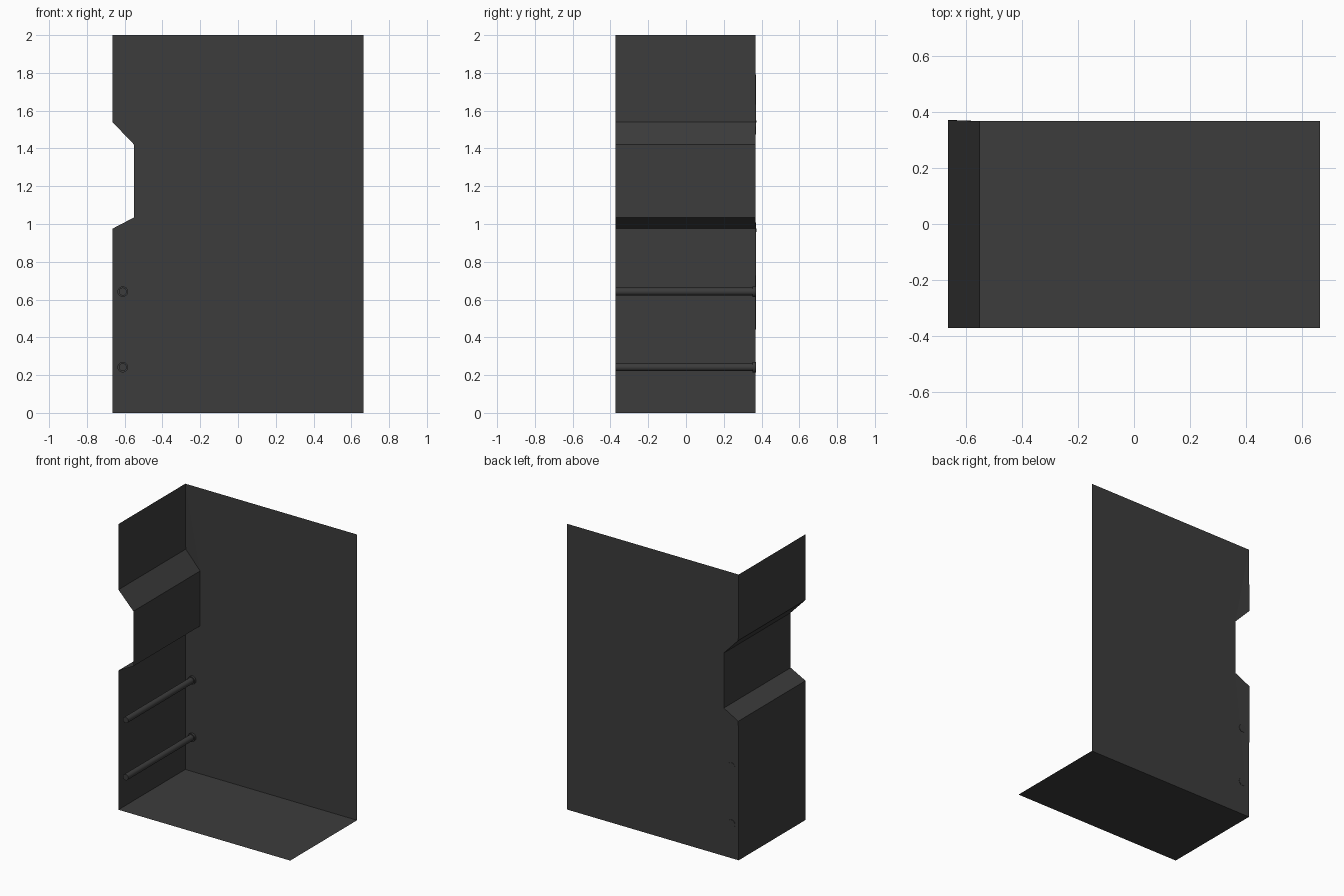
import bpy, math

if "Cube" in bpy.data.objects:
    bpy.data.objects.remove(bpy.data.objects["Cube"])

X, YF, YB, BULGE = 0.665, -0.372, 0.367, 0.372

dark = bpy.data.materials.new("dark_grey")
dark.diffuse_color = (0.045, 0.045, 0.045, 1)
dark.use_nodes = True
dark.node_tree.nodes["Principled BSDF"].inputs["Base Color"].default_value = dark.diffuse_color


def sheet(name, verts, faces):
    me = bpy.data.meshes.new(name)
    me.from_pydata(verts, [], faces)
    me.materials.append(dark)
    ob = bpy.data.objects.new(name, me)
    bpy.context.collection.objects.link(ob)
    return ob


def rod(name, z, r, y0, y1):
    bpy.ops.mesh.primitive_cylinder_add(vertices=20, radius=r, depth=y1 - y0,
                                        location=(-0.61, (y0 + y1) / 2, z),
                                        rotation=(math.pi / 2, 0, 0))
    ob = bpy.context.object
    ob.name = name
    ob.data.materials.append(dark)
    bpy.ops.object.shade_smooth_by_angle()


# side wall profile (x, z, rear y) with the inward step
profile = [(-X, 0, YB), (-X, 0.975, BULGE), (-0.55, 1.035, YB),
           (-0.55, 1.42, YB), (-X, 1.54, BULGE), (-X, 2, YB)]
n = len(profile)

# side wall: profile swept from front to back
sheet("side_wall",
      [(x, YF, z) for x, z, _ in profile] + [(x, y, z) for x, z, y in profile],
      [(i, i + 1, n + i + 1, n + i) for i in range(n - 1)])

# back wall: main panel plus slightly bulging triangles beside the step
sheet("back_wall",
      [(x, y, z) for x, z, y in profile] + [(X, YB, 2), (X, YB, 0)],
      [(0, 2, 1), (5, 4, 3), (0, 7, 6, 5, 3, 2)])

# floor
sheet("floor", [(-X, YF, 0), (X, YF, 0), (X, YB, 0), (-X, YB, 0)], [(0, 1, 2, 3)])

# rails with a collar at the back wall
for i, z in enumerate((0.242, 0.642)):
    rod(f"rail_{i}", z, 0.021, YF, YB)
    rod(f"rail_collar_{i}", z, 0.028, 0.352, 0.37)
